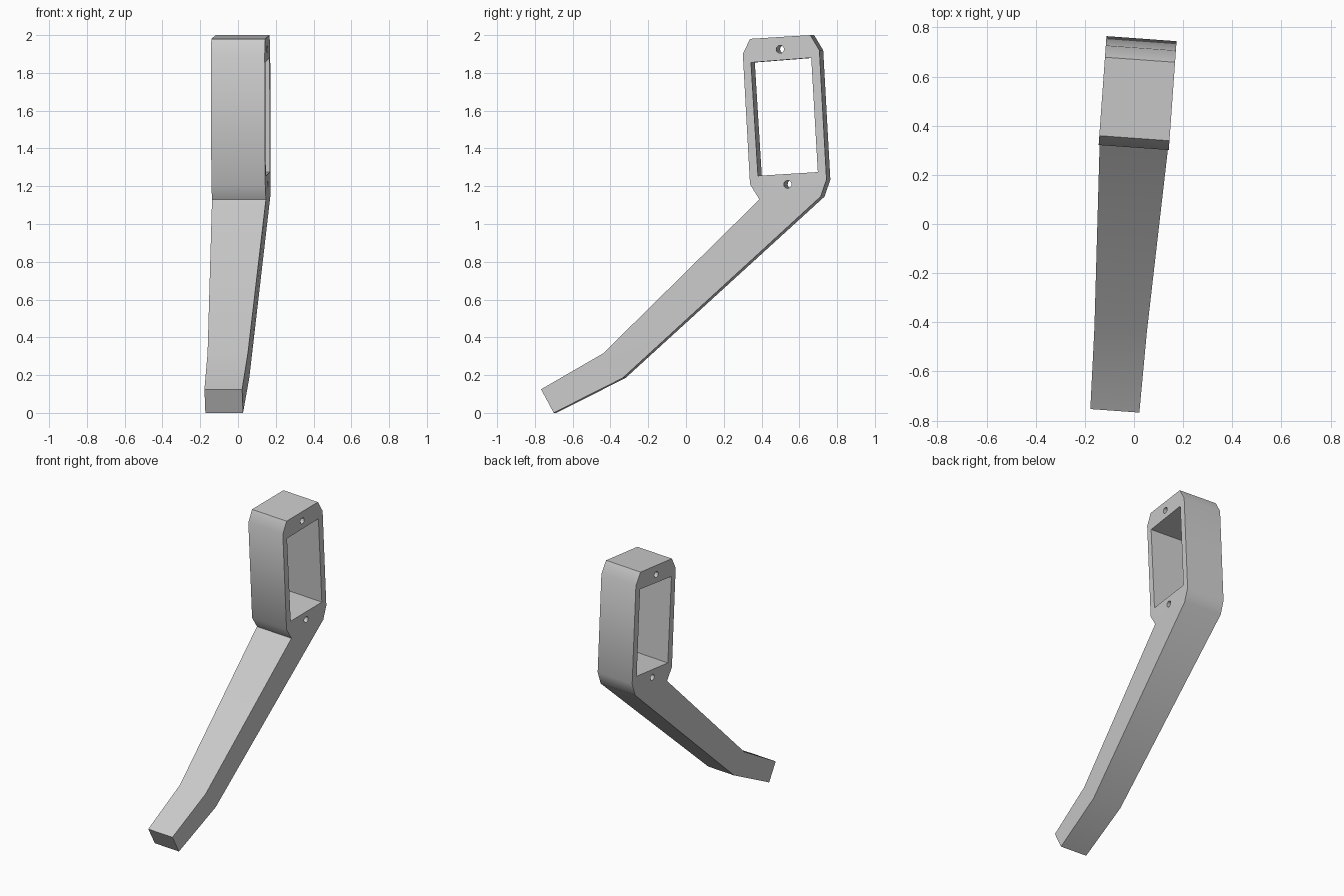
import bpy
import bmesh
import math

cube = bpy.data.objects.get("Cube")
if cube:
    bpy.data.objects.remove(cube, do_unlink=True)

grey = bpy.data.materials.new("light grey")
grey.use_nodes = True
grey.diffuse_color = (0.6, 0.6, 0.6, 1)
grey.node_tree.nodes["Principled BSDF"].inputs["Base Color"].default_value = (0.6, 0.6, 0.6, 1)

YAW = math.radians(-4.1)
OFFSET_X = -0.0235
HEAD = 0.143   # half widths of the head, bend and foot
BEND = 0.107
FOOT = 0.1


def solid(name, profile, panels):
    """Side profile of (y, z, half width) given a thickness along x."""
    bm = bmesh.new()
    left = [bm.verts.new((w, y, z)) for y, z, w in profile]
    right = [bm.verts.new((-w, y, z)) for y, z, w in profile]
    count = len(profile)
    for i in range(count):
        j = (i + 1) % count
        bm.faces.new((left[i], left[j], right[j], right[i]))
    for panel in panels:
        bm.faces.new([left[i] for i in panel])
        bm.faces.new([right[i] for i in reversed(panel)])
    bmesh.ops.recalc_face_normals(bm, faces=bm.faces)
    mesh = bpy.data.meshes.new(name)
    bm.to_mesh(mesh)
    bm.free()
    obj = bpy.data.objects.new(name, mesh)
    bpy.context.collection.objects.link(obj)
    obj.location.x = OFFSET_X
    obj.rotation_euler.z = YAW
    mesh.materials.append(grey)
    return obj


# Bracket: chamfered head, tapering arm and bent foot
outline = [
    (0.35, 1.98, HEAD), (0.312, 1.90, HEAD), (0.35, 1.21, HEAD), (0.40, 1.13, HEAD),
    (-0.432, 0.315, BEND), (-0.762, 0.125, FOOT),
    (-0.695, 0.0, FOOT), (-0.328, 0.185, BEND),
    (0.725, 1.145, HEAD), (0.756, 1.235, HEAD), (0.718, 1.92, HEAD), (0.67, 2.0, HEAD),
]
bracket = solid("bracket", outline,
                [(0, 1, 2, 3, 8, 9, 10, 11), (3, 4, 7, 8), (4, 5, 6, 7)])

# Cutters for the window and the two screw holes
window = [(0.355, 1.855), (0.392, 1.255), (0.71, 1.275), (0.675, 1.88)]
cutters = [solid("window_cutter", [(y, z, 0.3) for y, z in window], [(0, 1, 2, 3)])]
SIDES = 12
for y, z in ((0.51, 1.925), (0.55, 1.21)):
    ring = [(y + 0.021 * math.cos(math.tau * i / SIDES),
             z + 0.021 * math.sin(math.tau * i / SIDES), 0.3) for i in range(SIDES)]
    cutters.append(solid("screw_hole_cutter", ring, [tuple(range(SIDES))]))

bpy.ops.object.select_all(action='DESELECT')
bpy.context.view_layer.objects.active = bracket
bracket.select_set(True)
for cutter in cutters:
    cutter.hide_render = True
    cut = bracket.modifiers.new("opening", 'BOOLEAN')
    cut.operation = 'DIFFERENCE'
    cut.solver = 'EXACT'
    cut.object = cutter
    bpy.ops.object.modifier_apply(modifier=cut.name)
    bpy.data.objects.remove(cutter, do_unlink=True)

bpy.ops.object.shade_smooth_by_angle(angle=math.radians(29))
